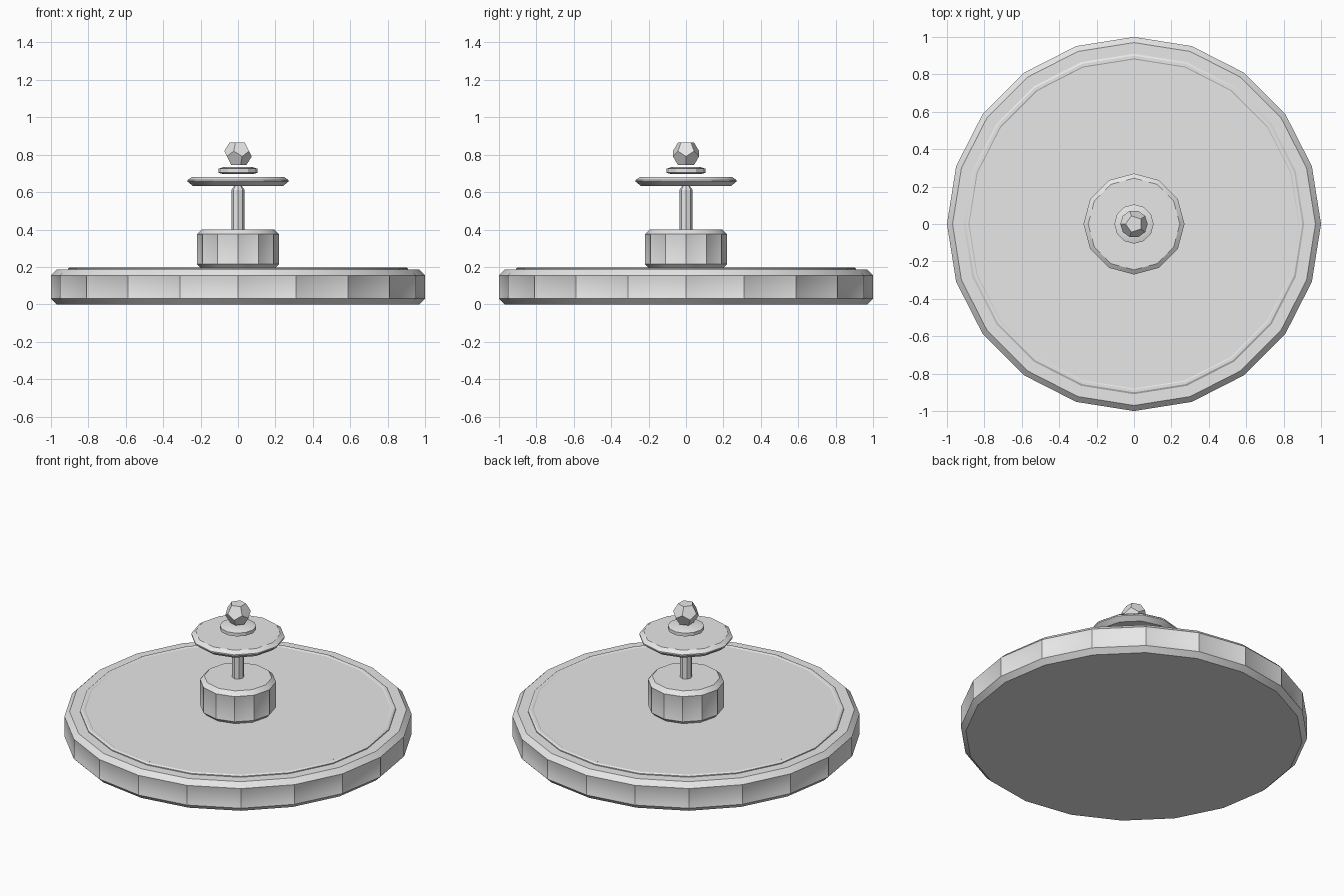
import bpy, bmesh, math

if "Cube" in bpy.data.objects:
    bpy.data.objects.remove(bpy.data.objects["Cube"])

grey = bpy.data.materials.new("plain grey")
grey.diffuse_color = (0.8, 0.8, 0.8, 1)
grey.use_nodes = True
grey.node_tree.nodes["Principled BSDF"].inputs["Base Color"].default_value = grey.diffuse_color


def finish(bm, name, smooth=True):
    bmesh.ops.recalc_face_normals(bm, faces=bm.faces[:])
    mesh = bpy.data.meshes.new(name)
    bm.to_mesh(mesh)
    bm.free()
    mesh.materials.append(grey)
    obj = bpy.data.objects.new(name, mesh)
    bpy.context.collection.objects.link(obj)
    if smooth:
        bpy.ops.object.select_all(action='DESELECT')
        obj.select_set(True)
        bpy.context.view_layer.objects.active = obj
        bpy.ops.object.shade_smooth_by_angle(angle=math.radians(29))
    return obj


def turned(name, profile, sides, panel=None, smooth=True):
    """Turn an (r, z) profile about z, cap both ends, optionally recess the upright panels."""
    bm = bmesh.new()
    rings = []
    for r, z in profile:
        angles = [2 * math.pi * i / sides for i in range(sides)]
        rings.append([bm.verts.new((r * math.cos(a), r * math.sin(a), z)) for a in angles])
    for low, high in zip(rings, rings[1:]):
        for i in range(sides):
            j = (i + 1) % sides
            bm.faces.new((low[i], low[j], high[j], high[i]))
    bm.faces.new(rings[0][::-1])
    bm.faces.new(rings[-1])
    bmesh.ops.recalc_face_normals(bm, faces=bm.faces[:])
    if panel:
        bm.normal_update()
        upright = [f for f in bm.faces if abs(f.normal.z) < 0.01]
        bmesh.ops.inset_individual(bm, faces=upright, thickness=panel[0], depth=panel[1])
    return finish(bm, name, smooth)


# Wide chamfered base with shallow side panels
turned("base", [(0.97, 0), (1, 0.03), (1, 0.155), (0.97, 0.185)], 20, panel=(0.028, -0.007))

# Thin raised top with a slight rim
turned("top_disc", [(0.91, 0.18), (0.91, 0.191), (0.90, 0.197),
                    (0.885, 0.197), (0.88, 0.194)], 20)

# Central hub
turned("hub", [(0.195, 0.19), (0.22, 0.215), (0.22, 0.375), (0.195, 0.40)], 12,
       panel=(0.018, -0.004))

# Slim stem
turned("stem", [(0.035, 0.39), (0.035, 0.612), (0.018, 0.636)], 8)

# Upper plate and the collar above it
turned("plate", [(0.24, 0.632), (0.27, 0.656), (0.27, 0.664), (0.245, 0.682)], 12)
turned("collar", [(0.08, 0.696), (0.105, 0.704), (0.105, 0.725), (0.08, 0.733)], 12)

# Twelve-faced knob: hull of the face centres of a twenty-faced ball
ball = bmesh.new()
bmesh.ops.create_icosphere(ball, subdivisions=1, radius=1)
centres = [f.calc_center_median().normalized() * 0.075 for f in ball.faces]
ball.free()
knob = bmesh.new()
for c in centres:
    knob.verts.new((c.x, c.y, c.z + 0.805))
bmesh.ops.convex_hull(knob, input=knob.verts[:])
bmesh.ops.dissolve_limit(knob, angle_limit=math.radians(5), verts=knob.verts[:], edges=knob.edges[:])
finish(knob, "knob", smooth=False)
